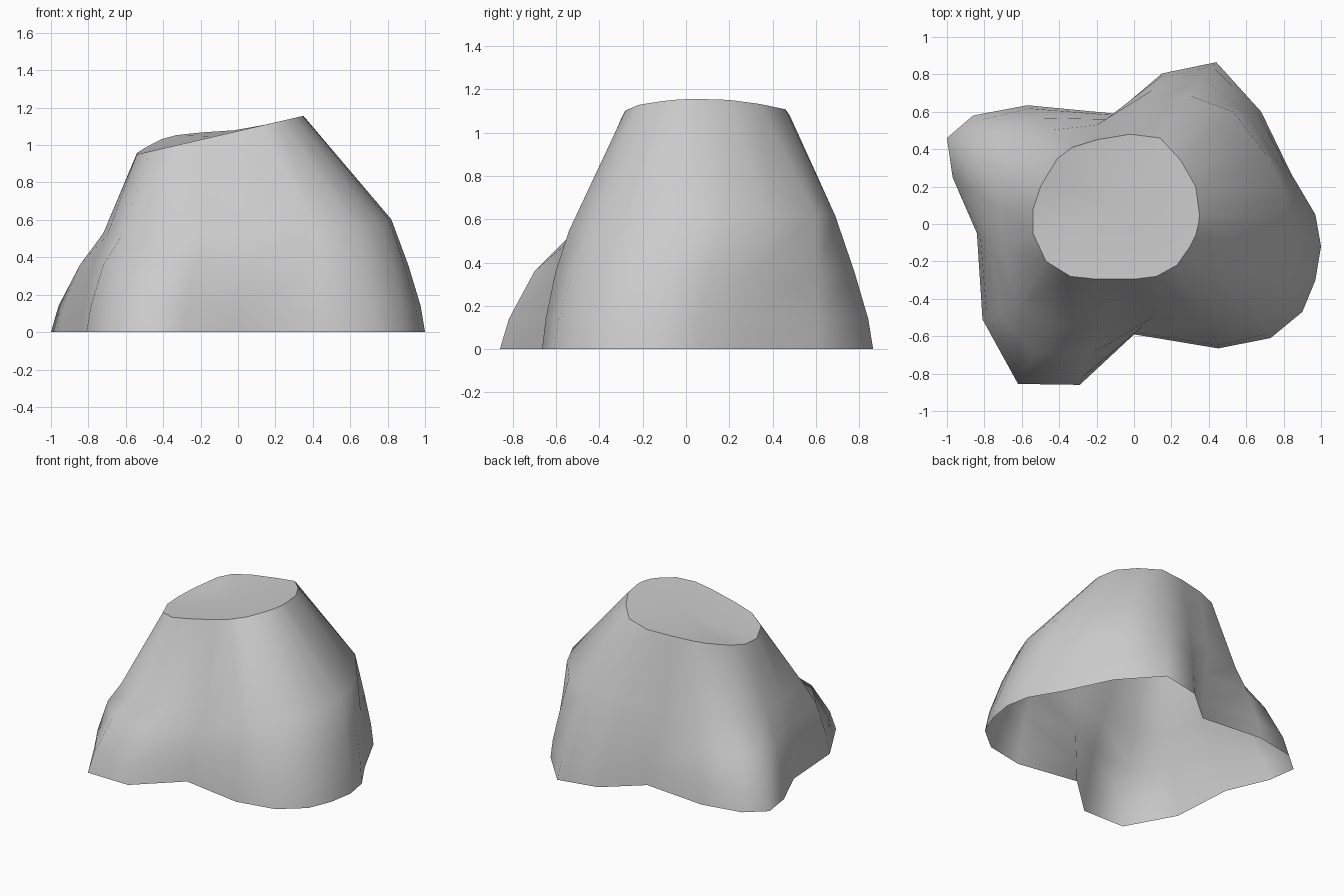
import bpy, bmesh, math

if "Cube" in bpy.data.objects:
    bpy.data.objects.remove(bpy.data.objects["Cube"])

# Cross-sections of the stump, 20 matching points each, counter-clockwise.
# The root lobes twist slightly counter-clockwise as they rise.
foot = [(.97, .05), (.84, .27), (.68, .6), (.44, .865), (.15, .805), (-.1, .59), (-.57, .635),
        (-.86, .58), (-1, .46), (-.97, .25), (-.84, -.05), (-.81, -.51), (-.62, -.855),
        (-.29, -.86), (0, -.59), (.45, -.665), (.73, -.61), (.9, -.47), (.97, -.3), (1, -.12)]
waist = [(.8, .17), (.7, .38), (.53, .6), (.29, .69), (.05, .63), (-.2, .53), (-.46, .5),
         (-.6, .39), (-.69, .27), (-.72, .09), (-.7, -.14), (-.63, -.45), (-.45, -.53),
         (-.18, -.54), (.1, -.5), (.42, -.54), (.64, -.44), (.76, -.29), (.81, -.14), (.82, .02)]
rim = [(.35, .05), (.33, .2), (.25, .34), (.14, .46), (-.02, .48), (-.2, .45), (-.33, .41),
       (-.41, .35), (-.5, .2), (-.54, .08), (-.54, -.05), (-.47, -.2), (-.34, -.28),
       (-.2, -.295), (0, -.295), (.12, -.28), (.23, -.22), (.3, -.12), (.33, -.06), (.345, 0)]


def blend(t, z):
    return [(a[0] + (b[0] - a[0]) * t, a[1] + (b[1] - a[1]) * t, z) for a, b in zip(foot, waist)]


def rim_height(x, y):
    # Slanted cut, with a slight rise at the back left
    ang = math.atan2(y - .09, x + .095)
    rise = .055 * max(0, math.cos(ang - math.radians(130))) ** 4
    return 1.075 + .232 * x + rise


rows = [blend(0, 0), blend(.13, .14), blend(.5, .36),
        [(x, y, .56 + .05 * x + .06 * y) for x, y in waist],
        [(x, y, rim_height(x, y)) for x, y in rim]]

# Lofted bark wall, open underneath
bm = bmesh.new()
rings = [[bm.verts.new(p) for p in row] for row in rows]
n = len(foot)
for low, high in zip(rings, rings[1:]):
    for i in range(n):
        j = (i + 1) % n
        bm.faces.new((low[i], low[j], high[j], high[i]))

# Slightly dished cut face with a sharp rim
top = rings[-1]
centre = bm.verts.new((-.095, .09, 1.045))
for i in range(n):
    bm.faces.new((top[i], top[(i + 1) % n], centre))
for f in bm.faces:
    f.smooth = True
for i in range(n):
    bm.edges.get((top[i], top[(i + 1) % n])).smooth = False

mesh = bpy.data.meshes.new("tree_stump")
bm.to_mesh(mesh)
bm.free()
stump = bpy.data.objects.new("tree_stump", mesh)
bpy.context.collection.objects.link(stump)
